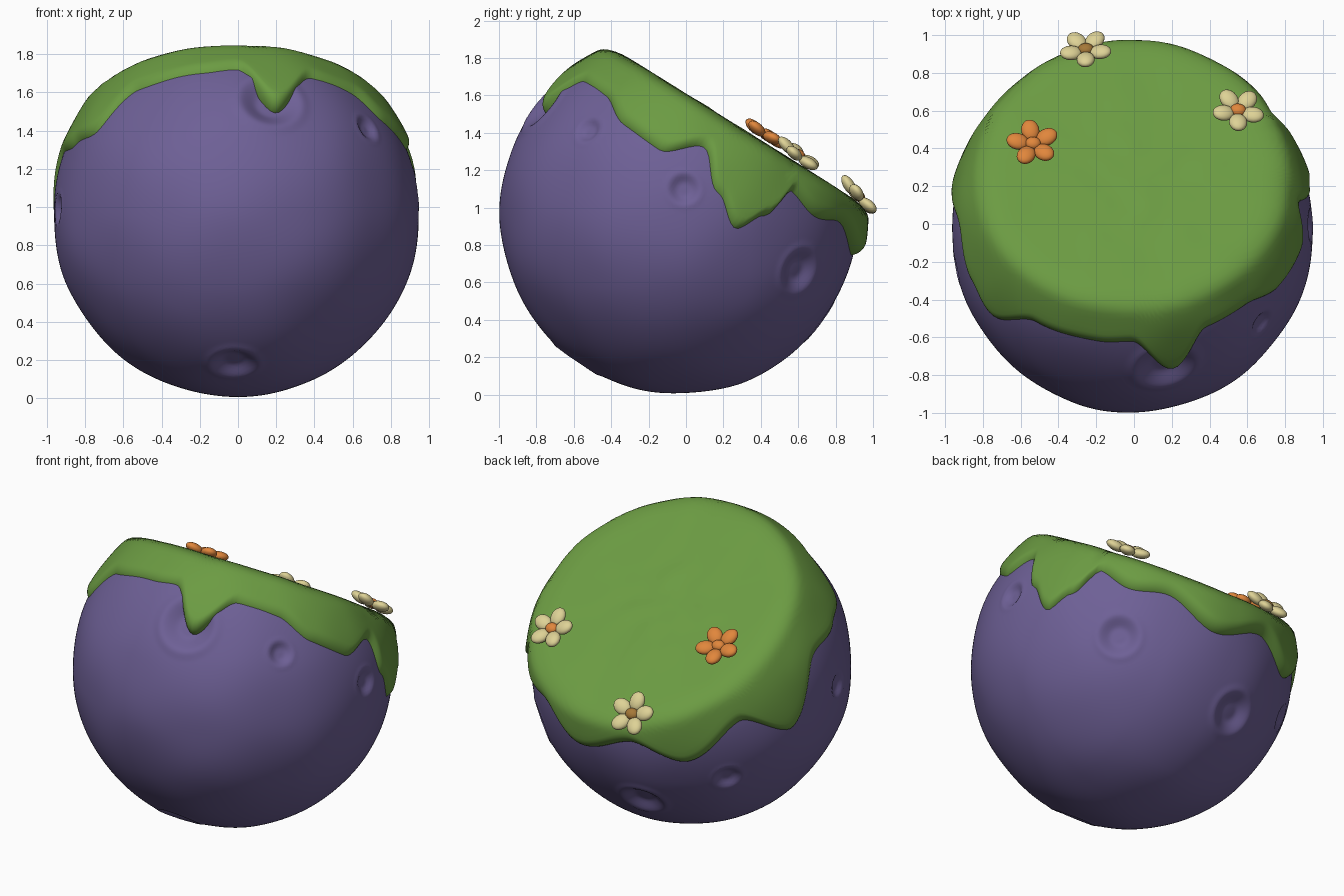
import bpy, bmesh, math
from mathutils import Vector, Matrix, noise

cube = bpy.data.objects.get("Cube")
if cube:
    bpy.data.objects.remove(cube, do_unlink=True)

CENTRE = Vector((-0.01, -0.04, 0.96))
RADIUS = 0.96
TILT = math.radians(32)
UP = Vector((0, math.sin(TILT), math.cos(TILT)))      # normal of the sliced top
BACK = Vector((0, math.cos(TILT), -math.sin(TILT)))
SIDE = Vector((1, 0, 0))


def material(name, rgb):
    m = bpy.data.materials.new(name)
    m.use_nodes = True
    m.diffuse_color = (*rgb, 1)
    m.node_tree.nodes["Principled BSDF"].inputs["Base Color"].default_value = (*rgb, 1)
    return m


purple = material("purple rock", (0.155, 0.117, 0.305))
green = material("moss green", (0.148, 0.328, 0.055))
cream = material("cream", (0.73, 0.645, 0.305))
orange = material("orange", (0.75, 0.24, 0.045))
brown = material("golden brown", (0.38, 0.19, 0.04))


def finish(bm, name, mat):
    bmesh.ops.recalc_face_normals(bm, faces=bm.faces)
    for f in bm.faces:
        f.smooth = True
    mesh = bpy.data.meshes.new(name)
    bm.to_mesh(mesh)
    bm.free()
    mesh.materials.append(mat)
    ob = bpy.data.objects.new(name, mesh)
    bpy.context.collection.objects.link(ob)
    return ob


def smooth_step(t):
    t = min(max(t, 0), 1)
    return t * t * (3 - 2 * t)


# Planet: a sphere with a sliced top and craters (direction, crater radius)
CRATERS = [
    ((-0.01, -0.55, -0.78), 0.13), ((0.18, -0.72, 0.60), 0.17),
    ((0.71, -0.50, 0.47), 0.08), ((0.95, 0.03, 0.14), 0.09),
    ((0.64, 0.65, -0.30), 0.13), ((-0.17, 0.75, -0.58), 0.14),
    ((-0.67, 0.58, -0.35), 0.09), ((-0.94, -0.19, 0.03), 0.085),
]
craters = [(Vector(d).normalized(), r) for d, r in CRATERS]

bm = bmesh.new()
bmesh.ops.create_icosphere(bm, subdivisions=7, radius=1)
for v in bm.verts:
    d = v.co.normalized()
    r = RADIUS - 0.004 + 0.01 * noise.noise(d * 2.5)
    for c, size in craters:
        dist = (d - c).length * RADIUS / size
        if dist < 1.3:
            r -= 0.3 * size * (1 - smooth_step((dist - 0.35) / 0.65))
            r += 0.035 * size * max(0, 1 - abs(dist - 1.05) / 0.25)
    r = min(r, 0.51 / max(d.dot(UP), 0.01))
    v.co = CENTRE + d * r
finish(bm, "planet", purple)

# Moss cap: drip edge given as (azimuth, angle from the cap axis) in degrees
EDGE = [(-101, 72), (-90, 71), (-77, 85), (-64, 71), (-48, 71), (-33, 76),
        (-17, 77), (-5, 68), (7, 79), (18, 85.5), (25, 77), (31, 65), (45, 68),
        (60, 65), (82, 72), (104, 66), (125, 77), (148, 70), (164, 87),
        (189, 75), (207, 81), (219, 84), (236, 73), (259, 72)]


def edge_angle(az):
    for (a, ta), (b, tb) in zip(EDGE, EDGE[1:]):
        if a <= az <= b:
            return ta + (tb - ta) * smooth_step((az - a) / (b - a))
    return EDGE[0][1]


def shell(theta, az):
    """Distance of the moss surface: flat top blended into a round shell."""
    flat = 0.57 / max(math.cos(math.radians(theta)), 0.05)
    ball = 0.985 + 0.03 * max(0, math.sin(math.radians(az))) ** 2
    h = max(0.1 - abs(flat - ball), 0) / 0.1
    return min(flat, ball) - h * h * 0.1 / 4


def cap_point(theta, az, r):
    t, a = math.radians(theta), math.radians(az)
    d = UP * math.cos(t) + (SIDE * math.cos(a) + BACK * math.sin(a)) * math.sin(t)
    return CENTRE + d * (r + 0.008 * noise.noise(d * 4))


STEPS, TOP_RINGS, LIP_RINGS, LIP, INNER = 240, 36, 10, 5.5, 0.89
bm = bmesh.new()
rings = []
for j in range(1, TOP_RINGS + LIP_RINGS + 1):
    ring = []
    for i in range(STEPS):
        az = -101 + 360 * i / STEPS
        end = edge_angle(az)
        if j <= TOP_RINGS:
            theta = (end - LIP) * j / TOP_RINGS
            r = shell(theta, az)
        else:                                   # rounded lip tucked into the rock
            q = (j - TOP_RINGS) / LIP_RINGS * math.pi / 2
            theta = end - LIP + LIP * math.sin(q)
            r = INNER + (shell(theta, az) - INNER) * math.cos(q)
        ring.append(bm.verts.new(cap_point(theta, az, r)))
    rings.append(ring)
top = bm.verts.new(cap_point(0, 0, shell(0, 0)))
for i in range(STEPS):
    k = (i + 1) % STEPS
    bm.faces.new((top, rings[0][i], rings[0][k]))
    for a, b in zip(rings, rings[1:]):
        bm.faces.new((a[i], b[i], b[k], a[k]))
finish(bm, "moss_cap", green)


# Flowers: five plump petals around a button
def blob(name, matrix, mat):
    bm = bmesh.new()
    bmesh.ops.create_uvsphere(bm, u_segments=20, v_segments=12, radius=1, matrix=matrix)
    finish(bm, name, mat)


def flower(name, place, normal, phase, petal_mat, button_mat):
    z = Vector(normal).normalized()
    y = z.cross(SIDE).normalized()
    x = y.cross(z)
    frame = Matrix.Translation(place) @ Matrix((x, y, z)).transposed().to_4x4()
    for i in range(5):
        turn = Matrix.Rotation(math.radians(phase + 72 * i), 4, "Z")
        lift = Matrix.Rotation(math.radians(-10), 4, "Y")
        size = Matrix.Diagonal((0.06, 0.048, 0.03, 1))
        blob(f"{name}_petal_{i + 1}",
             frame @ turn @ lift @ Matrix.Translation((0.083, 0, 0)) @ size, petal_mat)
    blob(name + "_button", frame @ Matrix.Translation((0, 0, 0.015))
         @ Matrix.Diagonal((0.042, 0.036, 0.028, 1)), button_mat)


flower("orange_flower", (-0.535, 0.42, 1.38), UP, 100, orange, orange)
flower("right_cream_flower", (0.55, 0.595, 1.27), (0.1, 0.6, 0.79), -90, cream, orange)
flower("back_cream_flower", (-0.255, 0.915, 1.05), (-0.05, 0.74, 0.67), -90, cream, brown)
